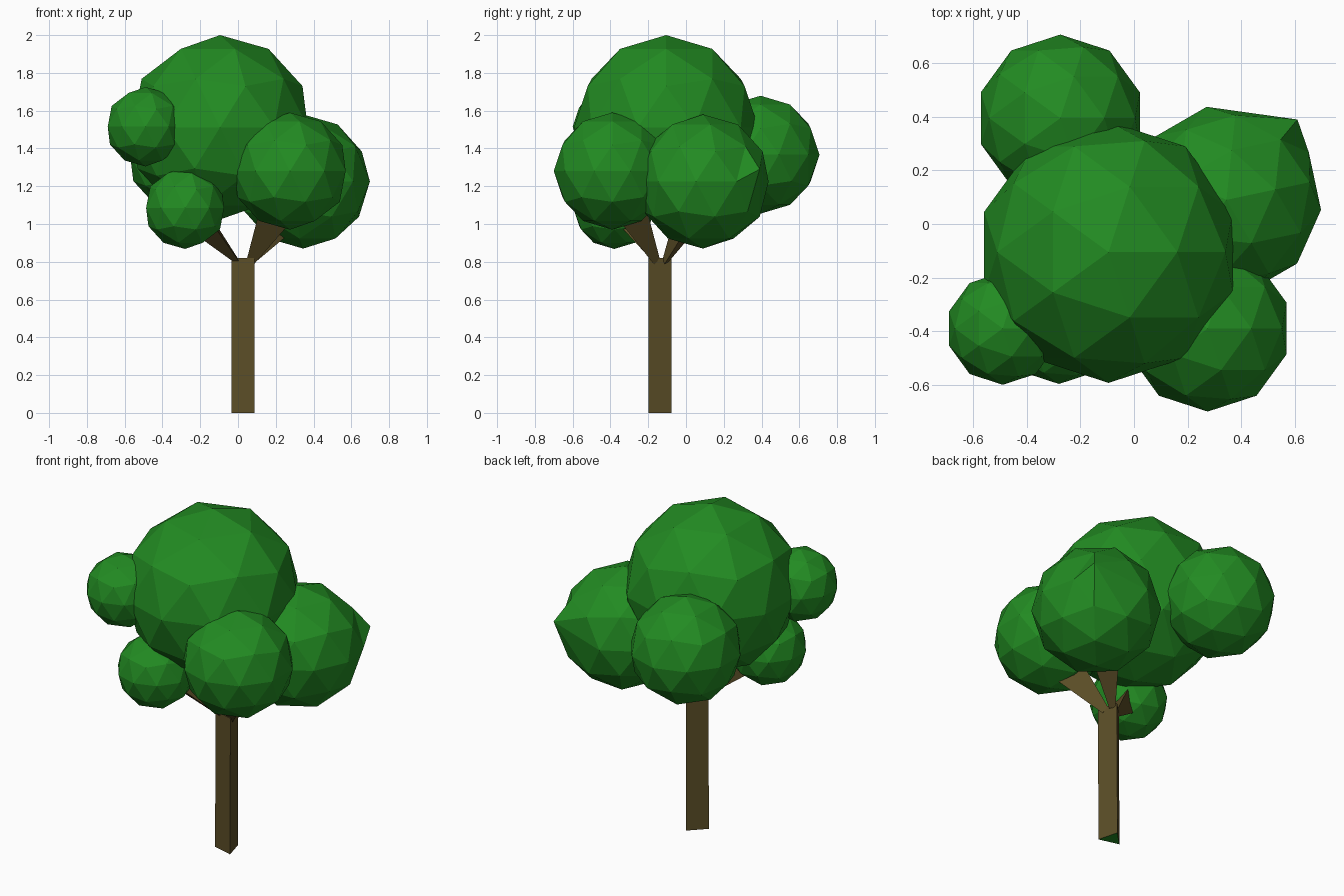
import bpy, bmesh, math
from mathutils import Vector

if "Cube" in bpy.data.objects:
    bpy.data.objects.remove(bpy.data.objects["Cube"])


def material(name, rgb):
    m = bpy.data.materials.new(name)
    m.diffuse_color = (*rgb, 1)
    m.use_nodes = True
    m.node_tree.nodes["Principled BSDF"].inputs["Base Color"].default_value = m.diffuse_color
    return m


GREEN = material("leaf_green", (0.016, 0.258, 0.016))
BROWN = material("bark_brown", (0.105, 0.075, 0.02))


def finish(name, bm, *mats):
    mesh = bpy.data.meshes.new(name)
    bm.to_mesh(mesh)
    bm.free()
    for m in mats:
        mesh.materials.append(m)
    ob = bpy.data.objects.new(name, mesh)
    bpy.context.collection.objects.link(ob)
    return ob


def leaf_clump(name, centre, radius, turn=0, pull_to=None):
    """Faceted ball of leaves; optionally one corner is pulled outwards."""
    bm = bmesh.new()
    bmesh.ops.create_icosphere(bm, subdivisions=2, radius=radius)
    c, s = math.cos(turn), math.sin(turn)
    for v in bm.verts:
        x, y, z = v.co
        v.co = Vector((c * x - s * y, s * x + c * y, z)) + Vector(centre)
    if pull_to:
        target = Vector(pull_to)
        min(bm.verts, key=lambda v: (v.co - target).length).co = target
    return finish(name, bm, GREEN)


def three_sided(name, start, end, r1, r2, spin, *mats):
    """Triangular prism from start to end, tapering from r1 to r2."""
    start, end = Vector(start), Vector(end)
    axis = end - start
    bm = bmesh.new()
    rot = Vector((0, 0, 1)).rotation_difference(axis)
    rings = []
    for r, p in ((r1, start), (r2, end)):
        angles = [spin + i * math.tau / 3 for i in range(3)]
        rings.append([bm.verts.new(p + rot @ Vector((r * math.cos(a), r * math.sin(a), 0)))
                      for a in angles])
    low, high = rings
    for i in range(3):
        j = (i + 1) % 3
        bm.faces.new((low[i], low[j], high[j], high[i]))
    bm.faces.new(high)
    base = bm.faces.new(low[::-1])
    base.material_index = len(mats) - 1
    return finish(name, bm, *mats)


# Trunk, with a green underside
three_sided("trunk", (0.035, -0.148, 0), (0.037, -0.148, 0.82),
            0.073, 0.073, math.radians(-45), BROWN, GREEN)

# Branches, widening upwards into the crown
three_sided("branch_front_left", (0.0, -0.16, 0.80), (-0.25, -0.34, 1.09),
            0.015, 0.11, math.radians(60), BROWN)
three_sided("branch_front_right", (0.065, -0.16, 0.80), (0.25, -0.36, 1.16),
            0.025, 0.13, math.radians(90), BROWN)
three_sided("branch_back_right", (0.065, -0.11, 0.80), (0.30, 0.07, 1.12),
            0.02, 0.12, math.radians(0), BROWN)

# Leaf clumps
leaf_clump("crown_main", (-0.095, -0.105, 1.512), 0.488)
leaf_clump("crown_left", (-0.49, -0.39, 1.515), 0.21)
leaf_clump("crown_front_left", (-0.28, -0.38, 1.085), 0.217)
leaf_clump("crown_front_right", (0.275, -0.39, 1.28), 0.31)
leaf_clump("crown_back_right", (0.345, 0.09, 1.225), 0.355, math.radians(12),
           (0.61, 0.39, 1.29))
leaf_clump("crown_back", (-0.275, 0.395, 1.367), 0.312)
